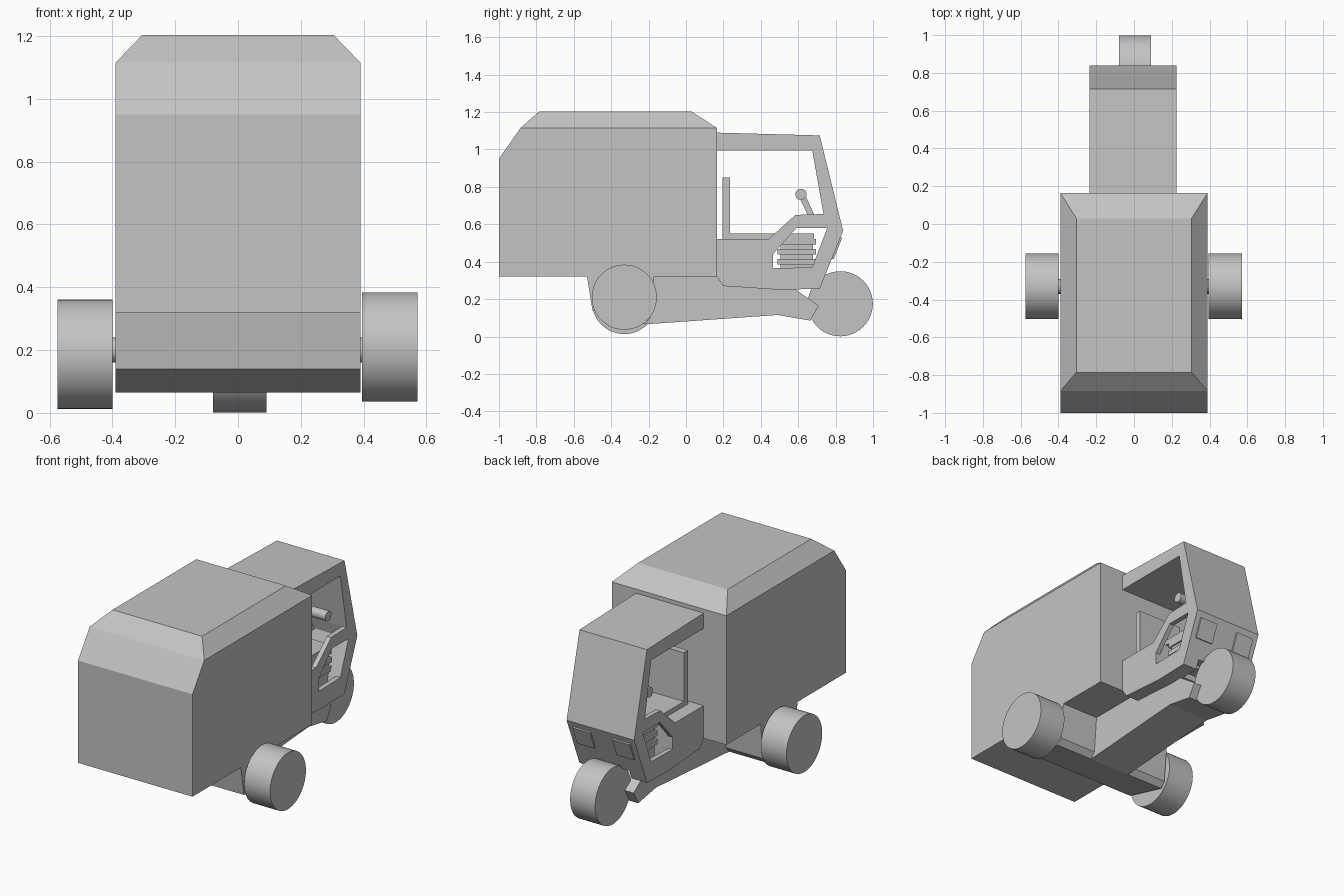
import bpy, bmesh, math

cube = bpy.data.objects.get("Cube")
if cube:
    bpy.data.objects.remove(cube, do_unlink=True)

grey = bpy.data.materials.new("plain grey")
grey.use_nodes = True
GREY = (0.55, 0.55, 0.55, 1)
grey.diffuse_color = GREY
grey.node_tree.nodes["Principled BSDF"].inputs["Base Color"].default_value = GREY


def finish(name, bm):
    bmesh.ops.recalc_face_normals(bm, faces=bm.faces)
    mesh = bpy.data.meshes.new(name)
    bm.to_mesh(mesh)
    bm.free()
    mesh.materials.append(grey)
    ob = bpy.data.objects.new(name, mesh)
    bpy.context.collection.objects.link(ob)
    return ob


def prism(name, x0, x1, profile):
    """Extrude a side profile of (y, z) points from x0 to x1."""
    bm = bmesh.new()
    a = [bm.verts.new((x0, y, z)) for y, z in profile]
    b = [bm.verts.new((x1, y, z)) for y, z in profile]
    n = len(profile)
    bm.faces.new(a)
    bm.faces.new(b[::-1])
    for i in range(n):
        j = (i + 1) % n
        bm.faces.new((a[i], b[i], b[j], a[j]))
    return finish(name, bm)


def block(name, x0, x1, y0, y1, z0, z1):
    return prism(name, x0, x1, [(y0, z0), (y1, z0), (y1, z1), (y0, z1)])


def cylinder(name, x0, x1, y, z, r, sides):
    ring = [(y + r * math.cos(math.tau * i / sides), z + r * math.sin(math.tau * i / sides))
            for i in range(sides)]
    ob = prism(name, x0, x1, ring)
    bpy.ops.object.select_all(action='DESELECT')
    ob.select_set(True)
    bpy.context.view_layer.objects.active = ob
    bpy.ops.object.shade_smooth_by_angle(angle=math.radians(30))
    return ob


def cut(ob, cutter):
    """Subtract the cutter for good and remove it."""
    cutter.hide_render = True
    mod = ob.modifiers.new("cut", 'BOOLEAN')
    mod.operation = 'DIFFERENCE'
    mod.solver = 'EXACT'
    mod.object = cutter
    bpy.context.view_layer.update()
    deps = bpy.context.evaluated_depsgraph_get()
    mesh = bpy.data.meshes.new_from_object(ob.evaluated_get(deps))
    ob.modifiers.clear()
    ob.data = mesh
    bpy.data.objects.remove(cutter, do_unlink=True)


# Cargo box with a chamfered roof, stacked from rectangular rings
bm = bmesh.new()
rings = []
for half, y0, y1, z0, z1 in [(0.39, -1, 0.165, 0.32, 0.32), (0.39, -1, 0.165, 0.95, 0.95),
                             (0.39, -0.885, 0.165, 1.115, 1.115), (0.305, -0.785, 0.03, 1.203, 1.203)]:
    rings.append([bm.verts.new(p) for p in
                  [(-half, y0, z0), (half, y0, z0), (half, y1, z1), (-half, y1, z1)]])
for lo, hi in zip(rings, rings[1:]):
    for i in range(4):
        j = (i + 1) % 4
        bm.faces.new((lo[i], lo[j], hi[j], hi[i]))
bm.faces.new(rings[0][::-1])
bm.faces.new(rings[-1])
finish("cargo_box", bm)

# Cab shell: hollowed, with open doorways and lower side openings
L, R = -0.235, 0.225
cab = prism("cab_shell", L, R, [(0.165, 0.32), (0.165, 1.09), (0.715, 1.075), (0.84, 0.565),
                                (0.715, 0.255), (0.5, 0.25), (0.2, 0.27)])
cut(cab, prism("cab_hollow", L + 0.03, R - 0.03,
               [(0.465, 0.29), (0.465, 0.52), (0.1, 0.52), (0.1, 0.995), (0.675, 0.995),
                (0.735, 0.655), (0.755, 0.58), (0.675, 0.36), (0.66, 0.29)]))
cut(cab, prism("doorway", -0.4, 0.4,
               [(0.1, 0.52), (0.1, 0.995), (0.675, 0.995), (0.735, 0.655), (0.585, 0.65), (0.44, 0.52)]))
cut(cab, prism("side_opening", -0.4, 0.4,
               [(0.465, 0.365), (0.465, 0.44), (0.59, 0.58), (0.755, 0.58), (0.675, 0.37)]))
cut(cab, block("wheel_notch", -0.13, 0.13, 0.6, 0.95, 0.2, 0.31))

# Headlight plates lying on the sloping lower front
for name, x0, x1 in [("headlight_right", -0.2, -0.08), ("headlight_left", 0.07, 0.19)]:
    prism(name, x0, x1, [(0.826, 0.53), (0.835, 0.527), (0.789, 0.413), (0.78, 0.416)])

# Seat and the ribbed stack in front of it
block("seat_back", -0.15, 0.15, 0.195, 0.235, 0.52, 0.85)
block("seat_cushion", -0.15, 0.15, 0.2, 0.685, 0.52, 0.55)
block("rib_core", -0.14, 0.14, 0.505, 0.68, 0.29, 0.53)
for i in range(3):
    z = 0.385 + 0.053 * i
    block("rib_%d" % (i + 1), -0.15, 0.15, 0.49, 0.695, z, z + 0.03)

# Steering
cylinder("handlebar", -0.185, 0.185, 0.615, 0.76, 0.03, 24)
prism("steering_column", -0.025, 0.025, [(0.605, 0.745), (0.64, 0.75), (0.71, 0.6), (0.675, 0.6)])

# Chassis: wide axle housing and a central beam reaching the front wheel
prism("axle_housing", -0.39, 0.39, [(-0.53, 0.325), (-0.5, 0.14), (-0.22, 0.065), (-0.19, 0.1), (-0.17, 0.325)])
prism("chassis_beam", -0.14, 0.14, [(-0.3, 0.325), (0.165, 0.325), (0.2, 0.275), (0.58, 0.255),
                                    (0.71, 0.165), (0.665, 0.085), (0.49, 0.115), (-0.22, 0.065)])

# Wheels; the rear pair sits at slightly different heights
for name, x0, x1, y, z in [("rear_wheel_left", 0.395, 0.572, -0.33, 0.21),
                           ("rear_wheel_right", -0.575, -0.4, -0.33, 0.187),
                           ("front_wheel", -0.08, 0.09, 0.825, 0.175)]:
    cylinder(name, x0, x1, y, z, 0.174, 48)
cylinder("rear_axle", -0.45, 0.45, -0.33, 0.2, 0.04, 16)
